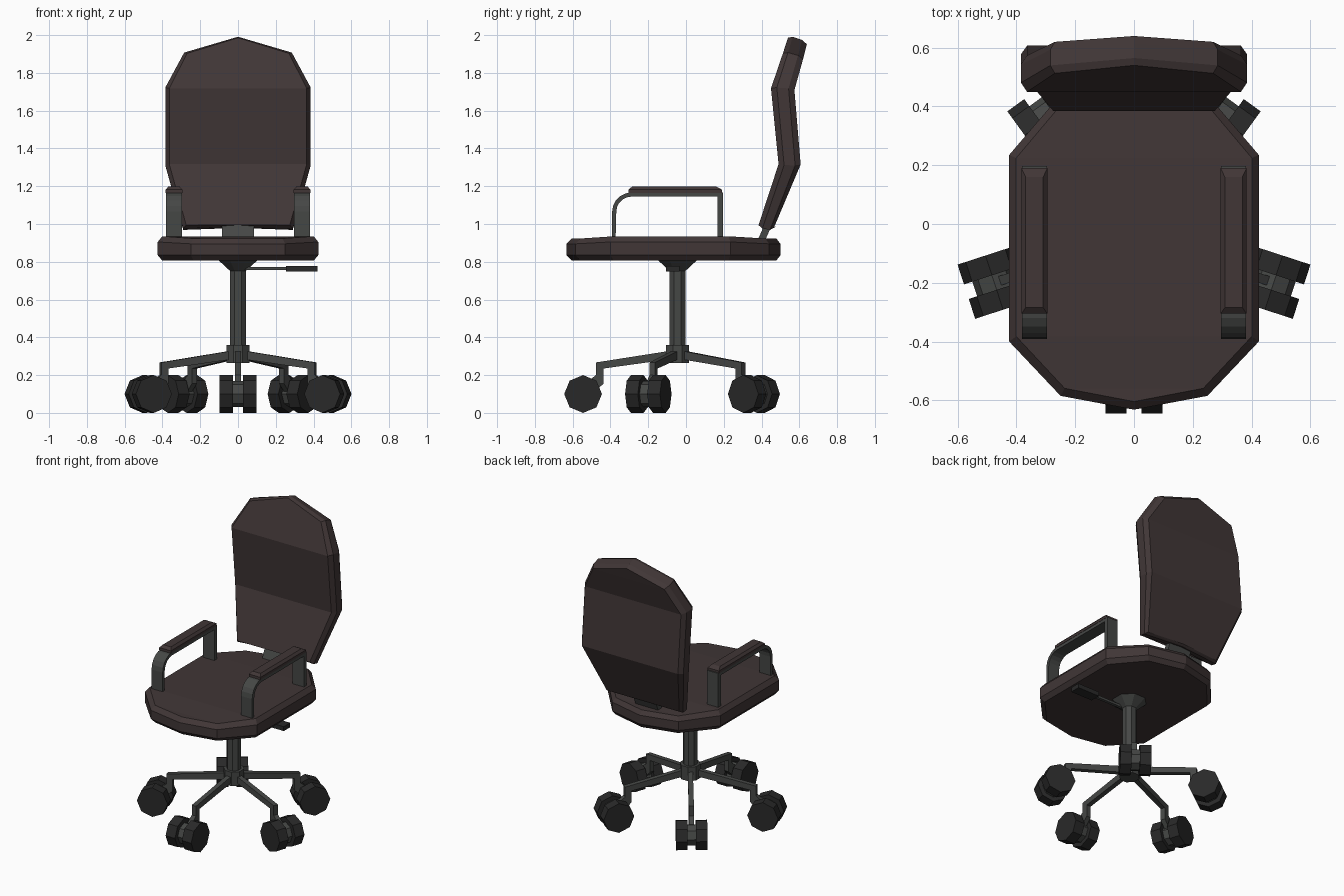
import bpy, bmesh, math
from mathutils import Vector, Matrix

if "Cube" in bpy.data.objects:
    bpy.data.objects.remove(bpy.data.objects["Cube"])


def material(name, c):
    m = bpy.data.materials.new(name)
    m.diffuse_color = (*c, 1)
    m.use_nodes = True
    m.node_tree.nodes["Principled BSDF"].inputs["Base Color"].default_value = m.diffuse_color
    return m


LEATHER = material("brown_leather", (0.052, 0.037, 0.037))
METAL = material("dark_metal", (0.06, 0.063, 0.06))
RUBBER = material("black_rubber", (0.022, 0.022, 0.022))


def finish(name, bm, mat, loc=(0, 0, 0), rot=0):
    bmesh.ops.recalc_face_normals(bm, faces=bm.faces)
    me = bpy.data.meshes.new(name)
    bm.to_mesh(me)
    bm.free()
    me.materials.append(mat)
    ob = bpy.data.objects.new(name, me)
    ob.location = loc
    ob.rotation_euler.z = rot
    bpy.context.collection.objects.link(ob)
    return ob


def pad(name, layers, mat):
    """Cushion from stacked half outlines (x=0 at both ends), mirrored in x."""
    bm = bmesh.new()
    rings = []
    for half in layers:
        pts = list(half) + [(-x, y, z) for x, y, z in half[-2:0:-1]]
        rings.append([bm.verts.new(p) for p in pts])
    n = len(rings[0])
    for a, b in zip(rings, rings[1:]):
        for i in range(n):
            j = (i + 1) % n
            bm.faces.new((a[i], a[j], b[j], b[i]))
    for r in (rings[0], rings[-1]):
        m = n // 2
        bm.faces.new((r[0], r[1], r[-1]))
        for i in range(1, m - 1):
            bm.faces.new((r[i], r[i + 1], r[n - i - 1], r[n - i]))
        bm.faces.new((r[m - 1], r[m], r[m + 1]))
    return finish(name, bm, mat)


def prism(name, section, x0, x1, mat, **kw):
    """Extrude a (y, z) section along x."""
    bm = bmesh.new()
    f = bm.faces.new([bm.verts.new((x0, y, z)) for y, z in section])
    ext = bmesh.ops.extrude_face_region(bm, geom=[f])["geom"]
    bmesh.ops.translate(bm, vec=(x1 - x0, 0, 0),
                        verts=[v for v in ext if isinstance(v, bmesh.types.BMVert)])
    return finish(name, bm, mat, **kw)


def box(name, y, z, x, mat, **kw):
    return prism(name, [(y[0], z[0]), (y[1], z[0]), (y[1], z[1]), (y[0], z[1])],
                 x[0], x[1], mat, **kw)


def column(name, r0, r1, z0, z1, y, mat):
    """Octagonal post, flat sides facing the axes, r = half width."""
    bm = bmesh.new()
    k = 1 / math.cos(math.pi / 8)
    M = Matrix.Translation((0, y, (z0 + z1) / 2)) @ Matrix.Rotation(math.pi / 8, 4, 'Z')
    bmesh.ops.create_cone(bm, cap_ends=True, segments=8, radius1=r0 * k, radius2=r1 * k,
                          depth=z1 - z0, matrix=M)
    return finish(name, bm, mat)


# Seat cushion
outline = [(0, -0.632), (0.25, -0.585), (0.425, -0.40), (0.425, 0.235),
           (0.25, 0.44), (0, 0.50)]


def seat_layer(z, inset, end_drop=0):
    return [(x * (1 - inset / 0.425), y * (1 - inset / 0.55),
             z - (0 if abs(y) < 0.42 else end_drop)) for x, y in outline]


pad("seat", [seat_layer(0.806, 0.024), seat_layer(0.835, 0), seat_layer(0.905, 0, 0.01),
             seat_layer(0.935, 0.024, 0.012)], LEATHER)

# Backrest: x, front (y, z), back (y, z)
rows = [(0, (0.54, 2.0), (0.64, 1.965)),
        (0.285, (0.513, 1.915), (0.62, 1.885)),
        (0.385, (0.45, 1.725), (0.574, 1.715)),
        (0.385, (0.49, 1.312), (0.607, 1.31)),
        (0.29, (0.384, 0.98), (0.465, 0.965)),
        (0, (0.402, 0.993), (0.48, 0.975))]


def back_layer(t, s):
    out = []
    for x, f, b in rows:
        p = Vector(f).lerp(Vector(b), t)
        out.append((x * s, p.x, 1.49 + (p.y - 1.49) * (1 + s) / 2))
    return out


pad("backrest", [back_layer(0, 0.945), back_layer(0.25, 1), back_layer(0.75, 1),
                 back_layer(1, 0.945)], LEATHER)

# Backrest support plate
prism("back_support", [(0.36, 0.87), (0.40, 0.87), (0.47, 1.03), (0.43, 1.03)],
      -0.085, 0.085, METAL)

# Armrests: bent metal strap with padded top
def arc(r, n=5):
    return [(-0.289 - r * math.sin(a), 1.065 + r * math.cos(a))
            for a in (i * math.pi / 2 / n for i in range(n + 1))]


strap = ([(0.197, 0.91), (0.197, 1.167)] + arc(0.102) + [(-0.391, 0.91), (-0.373, 0.91)]
         + arc(0.08)[::-1] + [(0.168, 1.145), (0.168, 0.91)])
for side, s in (("left", -1), ("right", 1)):
    prism(side + "_arm_frame", strap, s * 0.297, s * 0.381, METAL)
    bm = bmesh.new()
    lo, hi = [[bm.verts.new((s * 0.339 + sx * w, y0 if sy < 0 else y1, z))
               for sx, sy in ((-1, -1), (1, -1), (1, 1), (-1, 1))]
              for w, y0, y1, z in ((0.044, -0.305, 0.19, 1.165), (0.03, -0.285, 0.16, 1.198))]
    mid = [bm.verts.new(v.co + Vector((0, 0, 0.017))) for v in lo]
    for a, b in ((lo, mid), (mid, hi)):
        for i in range(4):
            bm.faces.new((a[i], a[i - 1], b[i - 1], b[i]))
    bm.faces.new(lo)
    bm.faces.new(hi)
    finish(side + "_arm_pad", bm, LEATHER)

# Centre column and height lever
CY = -0.045
column("seat_mount", 0.035, 0.105, 0.745, 0.81, CY, METAL)
column("gas_column", 0.042, 0.042, 0.34, 0.76, CY, METAL)
column("base_hub", 0.06, 0.06, 0.265, 0.36, CY, METAL)
box("lever_rod", (-0.08, -0.06), (0.756, 0.772), (0.0, 0.27), METAL)
box("lever_handle", (-0.105, -0.035), (0.748, 0.778), (0.255, 0.42), RUBBER)

# Five-star base: bent leg, fork and twin wheels, each turned about the hub
leg = [(-0.03, 0.33), (-0.432, 0.267), (-0.432, 0.155), (-0.392, 0.155),
       (-0.392, 0.235), (-0.03, 0.285)]
fork = [(-0.432, 0.20), (-0.52, 0.13), (-0.52, 0.08), (-0.47, 0.08), (-0.392, 0.155),
        (-0.392, 0.2)]


def octagon(r):
    return [(-0.5 + r * math.cos(i * math.pi / 4), 0.1 + r * math.sin(i * math.pi / 4))
            for i in range(8)]


for i in range(5):
    kw = dict(loc=(0, CY, 0), rot=i * math.tau / 5)
    prism(f"base_leg_{i}", leg, -0.016, 0.016, METAL, **kw)
    prism(f"caster_fork_{i}", fork, -0.016, 0.016, METAL, **kw)
    prism(f"caster_axle_{i}", octagon(0.07), -0.03, 0.03, METAL, **kw)
    for side, s in (("left", -1), ("right", 1)):
        prism(f"caster_wheel_{side}_{i}", octagon(0.1), s * 0.026, s * 0.097, RUBBER, **kw)
